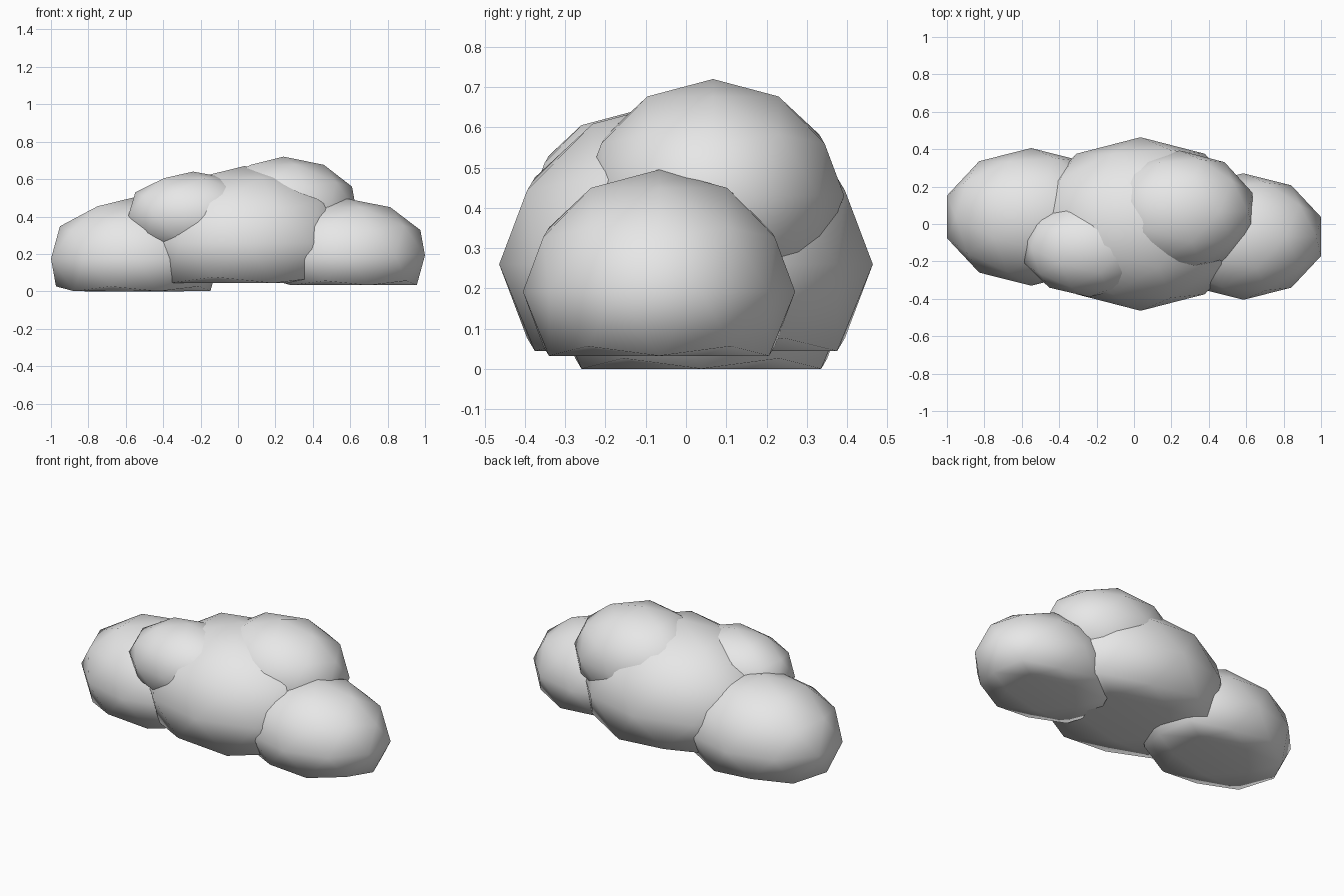
import bpy

if "Cube" in bpy.data.objects:
    bpy.data.objects.remove(bpy.data.objects["Cube"])

# One soft grey for the whole cloud
grey = bpy.data.materials.new("cloud_grey")
grey.diffuse_color = (0.8, 0.8, 0.8, 1.0)
grey.use_nodes = True
grey.node_tree.nodes["Principled BSDF"].inputs["Base Color"].default_value = grey.diffuse_color


def puff(name, centre, radii, flat_base):
    """Low-poly smooth ellipsoid; flat_base levels everything below the lower ring."""
    bpy.ops.mesh.primitive_ico_sphere_add(subdivisions=2, radius=1, location=centre)
    ob = bpy.context.object
    ob.name = name
    for v in ob.data.vertices:
        if flat_base:
            v.co.z = max(v.co.z, -0.526)
        v.co = [c * r for c, r in zip(v.co, radii)]
    ob.data.materials.append(grey)
    bpy.ops.object.shade_smooth()
    return ob


# Lower puffs with flat undersides
puff("middle_puff", (0.035, 0.0, 0.26), (0.585, 0.464, 0.41), True)
puff("left_puff", (-0.55, 0.038, 0.174), (0.473, 0.368, 0.33), True)
puff("right_puff", (0.585, -0.067, 0.192), (0.436, 0.338, 0.303), True)

# Upper puffs resting on the lower ones
puff("upper_right_puff", (0.243, 0.067, 0.43), (0.41, 0.326, 0.29), False)
puff("upper_left_puff", (-0.24, -0.13, 0.408), (0.363, 0.26, 0.232), False)
